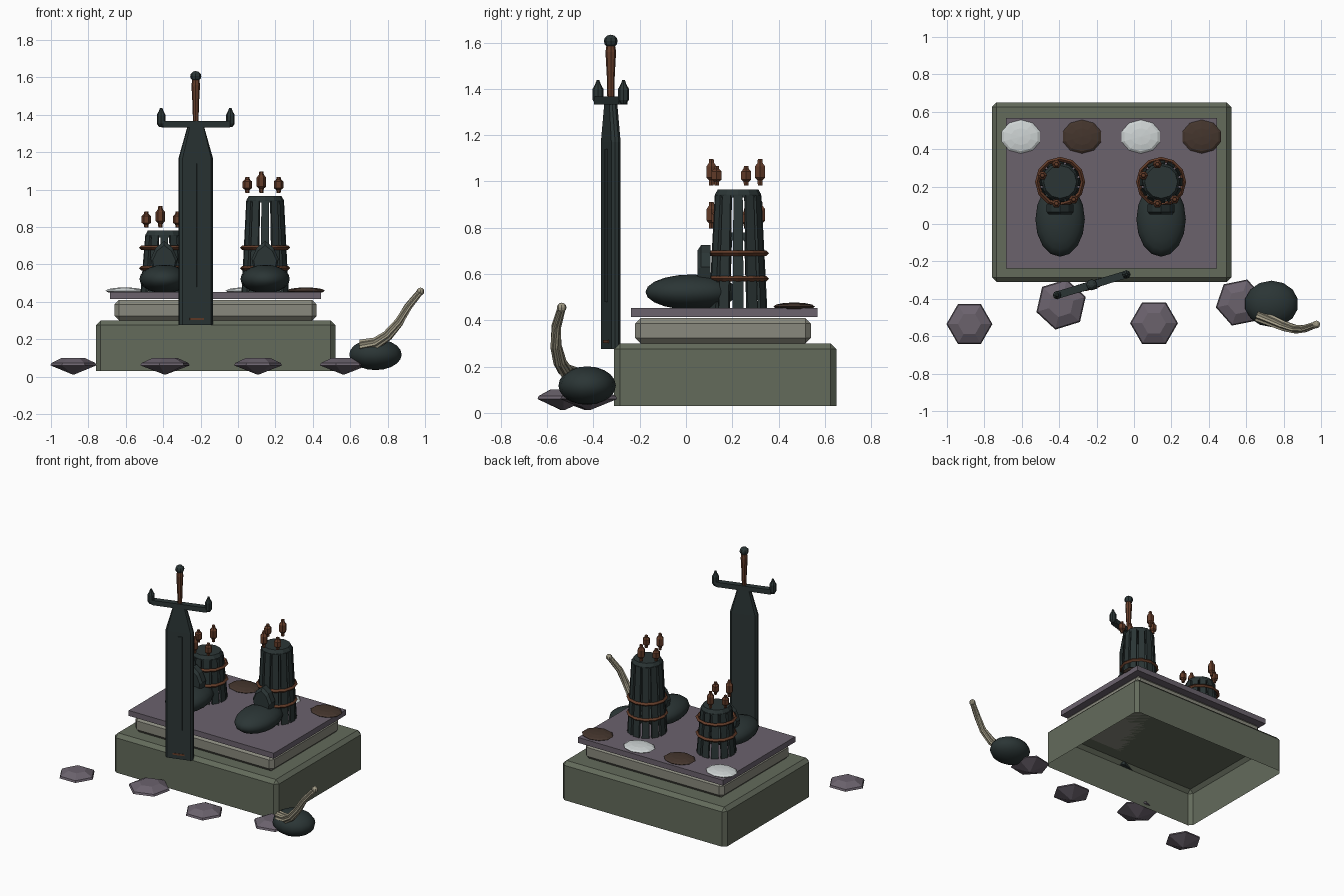
import bpy, bmesh, math
from mathutils import Vector, Matrix

cube = bpy.data.objects.get("Cube")
if cube:
    bpy.data.objects.remove(cube)


def material(name, r, g, b):
    m = bpy.data.materials.new(name)
    m.use_nodes = True
    m.diffuse_color = (r, g, b, 1)
    m.node_tree.nodes["Principled BSDF"].inputs["Base Color"].default_value = (r, g, b, 1)
    return m


OLIVE = material("olive stone", .125, .145, .105)
PALE = material("pale stone", .25, .25, .205)
MAUVE = material("mauve stone", .145, .122, .152)
TEAL = material("dark teal", .024, .036, .036)
RUST = material("rust brown", .125, .045, .022)
BARK = material("dark brown", .058, .036, .026)
WHITE = material("pale white", .62, .66, .66)
IVORY = material("ivory", .36, .33, .24)


def finish(name, bm, mat, smooth=False, loc=(0, 0, 0), turn=0):
    bmesh.ops.recalc_face_normals(bm, faces=bm.faces)
    mesh = bpy.data.meshes.new(name)
    for f in bm.faces:
        f.smooth = smooth
    bm.to_mesh(mesh)
    bm.free()
    ob = bpy.data.objects.new(name, mesh)
    ob.location = loc
    ob.rotation_euler.z = turn
    mesh.materials.append(mat)
    bpy.context.collection.objects.link(ob)
    return ob


def loft(bm, rings):
    """Join equal-sized rings of points and close both ends."""
    rows = [[bm.verts.new(p) for p in ring] for ring in rings]
    n = len(rows[0])
    for a, b in zip(rows, rows[1:]):
        for i in range(n):
            j = (i + 1) % n
            bm.faces.new((a[i], a[j], b[j], b[i]))
    bm.faces.new(rows[0][::-1])
    bm.faces.new(rows[-1])


def ring(r, z, sides, offset=0):
    return [(r * math.cos(offset + math.tau * i / sides),
             r * math.sin(offset + math.tau * i / sides), z) for i in range(sides)]


def lathe(name, profile, sides, mat, loc, smooth=False, turn=0):
    bm = bmesh.new()
    loft(bm, [ring(r, z, sides) for r, z in profile])
    return finish(name, bm, mat, smooth, loc, turn)


def ellipsoid(name, loc, radii, mat, seg=16, rows=10, smooth=True):
    bm = bmesh.new()
    bmesh.ops.create_uvsphere(bm, u_segments=seg, v_segments=rows, radius=1)
    bmesh.ops.scale(bm, vec=radii, verts=bm.verts)
    return finish(name, bm, mat, smooth, loc)


def block(name, lo, hi, mat, bevel=0, open_bottom=False):
    bm = bmesh.new()
    bmesh.ops.create_cube(bm, size=1)
    lo, hi = Vector(lo), Vector(hi)
    bmesh.ops.scale(bm, vec=hi - lo, verts=bm.verts)
    bmesh.ops.translate(bm, vec=(lo + hi) / 2, verts=bm.verts)
    if open_bottom:
        bmesh.ops.delete(bm, geom=[f for f in bm.faces if f.normal.z < -.5], context='FACES')
    if bevel:
        edges = [e for e in bm.edges if not e.is_boundary]
        bmesh.ops.bevel(bm, geom=edges, offset=bevel, segments=1, affect='EDGES')
    return finish(name, bm, mat)


# Stepped plinth, hollow underneath
block("plinth_base", (-.76, -.31, .03), (.52, .65, .30), OLIVE, .025, True)
block("plinth_step", (-.66, -.22, .30), (.42, .54, .41), PALE, .024)
block("plinth_slab", (-.685, -.238, .415), (.445, .567, .453), MAUVE)


# Boots with staved shafts, hoops and floating toggles
def boot(side, x, top):
    y = .225
    ellipsoid(side + "_boot_foot", (x, .025, .522), (.132, .2, .076), TEAL)

    bm = bmesh.new()
    for k in range(12):
        spin = Matrix.Rotation(math.tau * k / 12, 3, 'Z')
        loft(bm, [[spin @ Vector((r + dx, dy, z)) for dx, dy in
                   ((-.007, -w), (.007, -w), (.007, w), (-.007, w))]
                  for r, w, z in ((.119, .024, .453), (.094, .02, top - .025))])
    finish(side + "_boot_staves", bm, TEAL, loc=(x, y, 0))
    lathe(side + "_boot_cap", [(.1, top - .035), (.1, top - .022), (.088, top)],
          12, TEAL, (x, y, 0))

    for i, z in enumerate((.58, .69)):
        bpy.ops.mesh.primitive_torus_add(location=(x, y, z), major_segments=12,
                                         minor_segments=4, major_radius=.122,
                                         minor_radius=.012)
        hoop = bpy.context.object
        hoop.name = f"{side}_boot_hoop_{i + 1}"
        hoop.data.materials.append(RUST)

    # Pointed tongue
    bm = bmesh.new()
    outline = ((-.06, .57), (.06, .57), (.072, .63), (.045, .69),
               (0, .725), (-.045, .69), (-.072, .63))
    loft(bm, [[(s * u, d, .57 + s * (v - .57)) for u, v in outline]
              for s, d in ((.85, .05), (1, .065), (1, .105))])
    finish(side + "_boot_tongue", bm, TEAL, loc=(x, 0, 0))

    for i, (dx, dy, h) in enumerate(((-.02, -.115, .115), (-.02, .095, .115),
                                     (-.095, .035, .085), (.072, -.093, .085))):
        lathe(f"{side}_boot_toggle_{i + 1}",
              [(.011, 0), (.013, .2 * h), (.025, .3 * h), (.025, .72 * h),
               (.013, .85 * h), (.011, h)], 6, RUST, (x + dx, y + dy, top + .017))


boot("left", .145, .965)
boot("right", -.395, .78)

# Row of flat dishes
for i, x in enumerate((-.605, -.278, .037, .362)):
    ellipsoid(f"dish_{i + 1}", (x, .467, .459), (.108, .09, .018),
              BARK if i % 2 else WHITE, 10, 6, False)

# Sword standing against the plinth
SX, SY, TURN = -.226, -.325, math.radians(16.6)
SWORD = (SX, SY, 0)


def sword_box(name, lo, hi, mat):
    ob = block(name, lo, hi, mat)
    ob.location = SWORD
    ob.rotation_euler.z = TURN


bm = bmesh.new()
loft(bm, [[(-w, 0 - e, z), (-w * .85, -t, z), (w * .85, -t, z), (w, -e, z),
           (w, e, z), (w * .85, t, z), (-w * .85, t, z), (-w, e, z)]
          for w, t, e, z in ((.093, .021, .008, .275), (.093, .021, .008, 1.17),
                             (.045, .018, .007, 1.335))])
finish("sword_blade", bm, TEAL, loc=SWORD, turn=TURN)
sword_box("sword_fuller", (-.002, -.028, .48), (.024, -.02, 1.14), TEAL)
sword_box("sword_stripe", (-.04, -.024, .302), (.04, -.02, .314), RUST)
sword_box("sword_guard", (-.185, -.02, 1.333), (.185, .02, 1.367), TEAL)
for side in (-1, 1):
    d = .193 * side
    lathe("sword_finial_" + ("left" if side > 0 else "right"),
          [(.012, 1.335), (.023, 1.352), (.023, 1.4), (.012, 1.42), (.006, 1.437)], 8, TEAL,
          (SX + d * math.cos(TURN), SY + d * math.sin(TURN), 0))
lathe("sword_grip", [(.015, 1.36), (.017, 1.45), (.023, 1.56), (.019, 1.585)], 8, RUST, SWORD)
ellipsoid("sword_pommel", (SX, SY, 1.606), (.03, .03, .028), TEAL, 8, 6, False)

# Faceted stones along the front
for i, (x, y, r, turn) in enumerate(((-.88, -.535, .123, 0), (-.39, -.43, .138, .3),
                                     (.107, -.53, .128, 0), (.565, -.42, .13, .2))):
    lathe(f"stone_{i + 1}", [(r * .05, .012), (r, .06), (r * .95, .073), (r * .5, .1)],
          6, MAUVE, (x, y, 0), turn=turn)

# Round sack with a fluted horn
ellipsoid("sack", (.735, -.427, .118), (.144, .124, .083), TEAL, 14, 10)
path = [Vector(p) for p in ((.66, -.487, .165), (.74, -.52, .18), (.80, -.545, .22),
                            (.86, -.562, .29), (.91, -.56, .375), (.975, -.537, .455))]
rings = []
for i, p in enumerate(path):
    tangent = path[min(i + 1, len(path) - 1)] - path[max(i - 1, 0)]
    frame = tangent.to_track_quat('Z', 'Y')
    r = .036 - .0036 * i
    rings.append([p + frame @ (Vector(v) * (1 if k % 2 else .78))
                  for k, v in enumerate(ring(r, 0, 16))])
bm = bmesh.new()
loft(bm, rings)
finish("horn", bm, IVORY)
ellipsoid("horn_tip", path[-1], (.021, .021, .021), IVORY, 8, 6, False)
